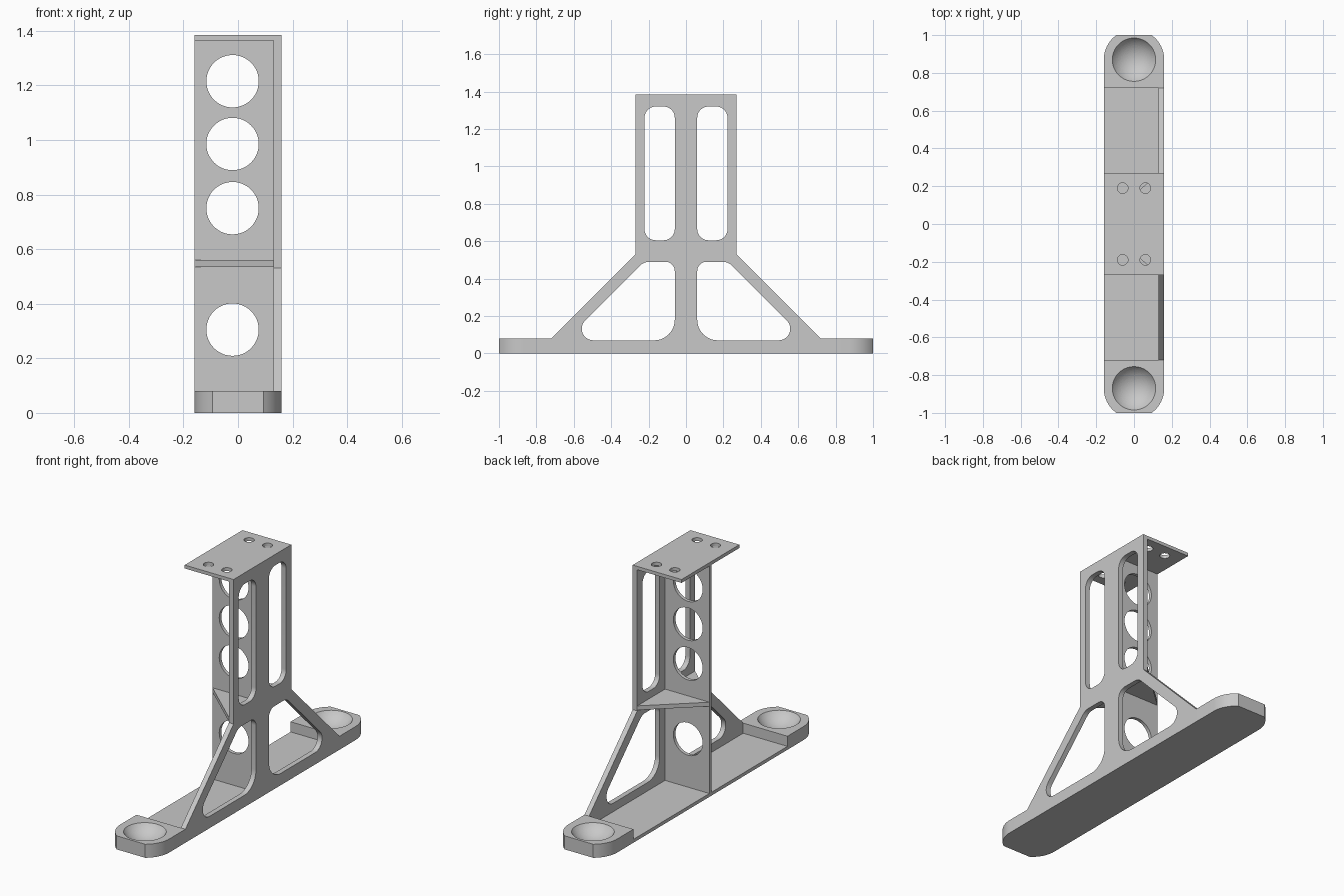
import bpy, bmesh
from math import sin, cos, tan, asin, pi
from mathutils import Vector

if "Cube" in bpy.data.objects:
    bpy.data.objects.remove(bpy.data.objects["Cube"])

grey = bpy.data.materials.new("plain grey")
grey.use_nodes = True
GREY = (0.58, 0.58, 0.58, 1)
grey.diffuse_color = GREY
grey.node_tree.nodes["Principled BSDF"].inputs["Base Color"].default_value = GREY

WIDTH, SHEET = 0.16, 0.02      # half width of the stand, thin sheet thickness
INNER = 0.13                   # inner face of the side frame
TOP = 1.385


def circle(u, v, r, n=48):
    return [(u + r * cos(2 * pi * i / n), v + r * sin(2 * pi * i / n)) for i in range(n)]


def rect(u0, v0, u1, v1):
    return [(u0, v0), (u1, v0), (u1, v1), (u0, v1)]


def rounded(corners, steps=10):
    """Fillet a polygon given as (u, v, radius) corners."""
    out = []
    pts = [Vector(c[:2]) for c in corners]
    for i, p in enumerate(pts):
        r = corners[i][2]
        a = (pts[i - 1] - p).normalized()
        b = (pts[(i + 1) % len(pts)] - p).normalized()
        half = a.angle(b) / 2
        centre = p + (a + b).normalized() * (r / sin(half))
        start = (p + a * (r / tan(half)) - centre).normalized()
        end = (p + b * (r / tan(half)) - centre).normalized()
        sweep = pi - 2 * half
        for k in range(steps + 1):
            t = sweep * k / steps
            spoke = (start * sin(sweep - t) + end * sin(t)) / sin(sweep)
            out.append(tuple(centre + spoke * r))
    return out


def finish(ob):
    bpy.ops.object.select_all(action="DESELECT")
    ob.select_set(True)
    bpy.context.view_layer.objects.active = ob
    bpy.ops.object.shade_smooth_by_angle(angle=0.6)


def plate(name, axes, w0, w1, outline, holes=()):
    """Extrude a flat outline with holes; axes names where u, v and w point."""
    bm = bmesh.new()
    order = ["xyz".index(a) for a in axes]

    def place(u, v, w):
        co = Vector()
        for axis, value in zip(order, (u, v, w)):
            co[axis] = value
        return co

    for loop in (outline, *holes):
        vs = [bm.verts.new(place(u, v, w0)) for u, v in loop]
        for i, v in enumerate(vs):
            bm.edges.new((vs[i - 1], v))
    bmesh.ops.triangle_fill(bm, use_beauty=True, edges=bm.edges[:], normal=place(0, 0, 1))
    grown = bmesh.ops.extrude_face_region(bm, geom=bm.faces[:], use_keep_orig=True)
    moved = [g for g in grown["geom"] if isinstance(g, bmesh.types.BMVert)]
    bmesh.ops.translate(bm, verts=moved, vec=place(0, 0, w1 - w0))
    bmesh.ops.recalc_face_normals(bm, faces=bm.faces[:])
    mesh = bpy.data.meshes.new(name)
    bm.to_mesh(mesh)
    bm.free()
    mesh.materials.append(grey)
    ob = bpy.data.objects.new(name, mesh)
    bpy.context.collection.objects.link(ob)
    finish(ob)
    return ob


def flip(loop):
    return [(-u, v) for u, v in loop]


# Side frame: tall column on a sloped foot, with four rounded windows
half_frame = [(0.72, 0), (0.72, 0.08), (0.27, 0.53), (0.27, TOP)]
frame = half_frame + flip(half_frame)[::-1]
slot = rounded([(0.06, 0.605, 0.06), (0.222, 0.605, 0.06),
                (0.222, 1.32, 0.06), (0.06, 1.32, 0.06)])
brace = rounded([(0.06, 0.07, 0.11), (0.645, 0.07, 0.062),
                 (0.225, 0.49, 0.07), (0.06, 0.49, 0.05)])
plate("side_frame", "yzx", INNER, WIDTH, frame, [slot, flip(slot), brace, flip(brace)])

# Central web with round lightening holes
plate("central_web", "xzy", -SHEET / 2, SHEET / 2,
      rect(-WIDTH, SHEET, INNER, TOP - SHEET),
      [circle(-0.02, z, 0.096) for z in (0.305, 0.75, 0.985, 1.215)])

# Mounting plate on top with four screw holes
plate("top_plate", "xyz", TOP - SHEET, TOP, rect(-WIDTH, -0.27, INNER, 0.27),
      [circle(x, y, 0.028, 24) for x in (-0.06, 0.06) for y in (-0.19, 0.19)])

# Thin base sheet between the feet
plate("base_sheet", "xyz", 0, SHEET, rect(-WIDTH, -0.72, INNER, 0.72))

# Mirrored gussets and end feet with spherical dishes
cut = asin(0.13 / WIDTH)
arc = [(WIDTH * cos(cut * i / 10), 0.87 + WIDTH * sin(cut * i / 10)) for i in range(11)]
foot = [(WIDTH, 0.72)] + arc + flip(arc)[::-1] + [(-WIDTH, 0.72)]
gusset = [(-WIDTH, SHEET / 2), (INNER, SHEET / 2), (INNER, 0.27)]
for side, s in (("front", -1), ("back", 1)):
    plate(side + "_gusset", "xyz", 0.535, 0.56, [(u, s * v) for u, v in gusset])
    pad = plate(side + "_foot", "xyz", 0, 0.08, [(u, s * v) for u, v in foot])
    bpy.ops.mesh.primitive_uv_sphere_add(segments=64, ring_count=48, radius=0.14,
                                         location=(0, s * 0.87, 0.16))
    cutter = bpy.context.object
    cutter.name = side + "_dish_cutter"
    cutter.hide_render = True
    cutter.data.materials.append(grey)
    bpy.context.view_layer.objects.active = pad
    mod = pad.modifiers.new("dish", "BOOLEAN")
    mod.operation = "DIFFERENCE"
    mod.solver = "EXACT"
    mod.object = cutter
    bpy.ops.object.modifier_move_to_index(modifier="dish", index=0)
    bpy.ops.object.modifier_apply(modifier="dish")
    bpy.data.objects.remove(cutter)
    finish(pad)
